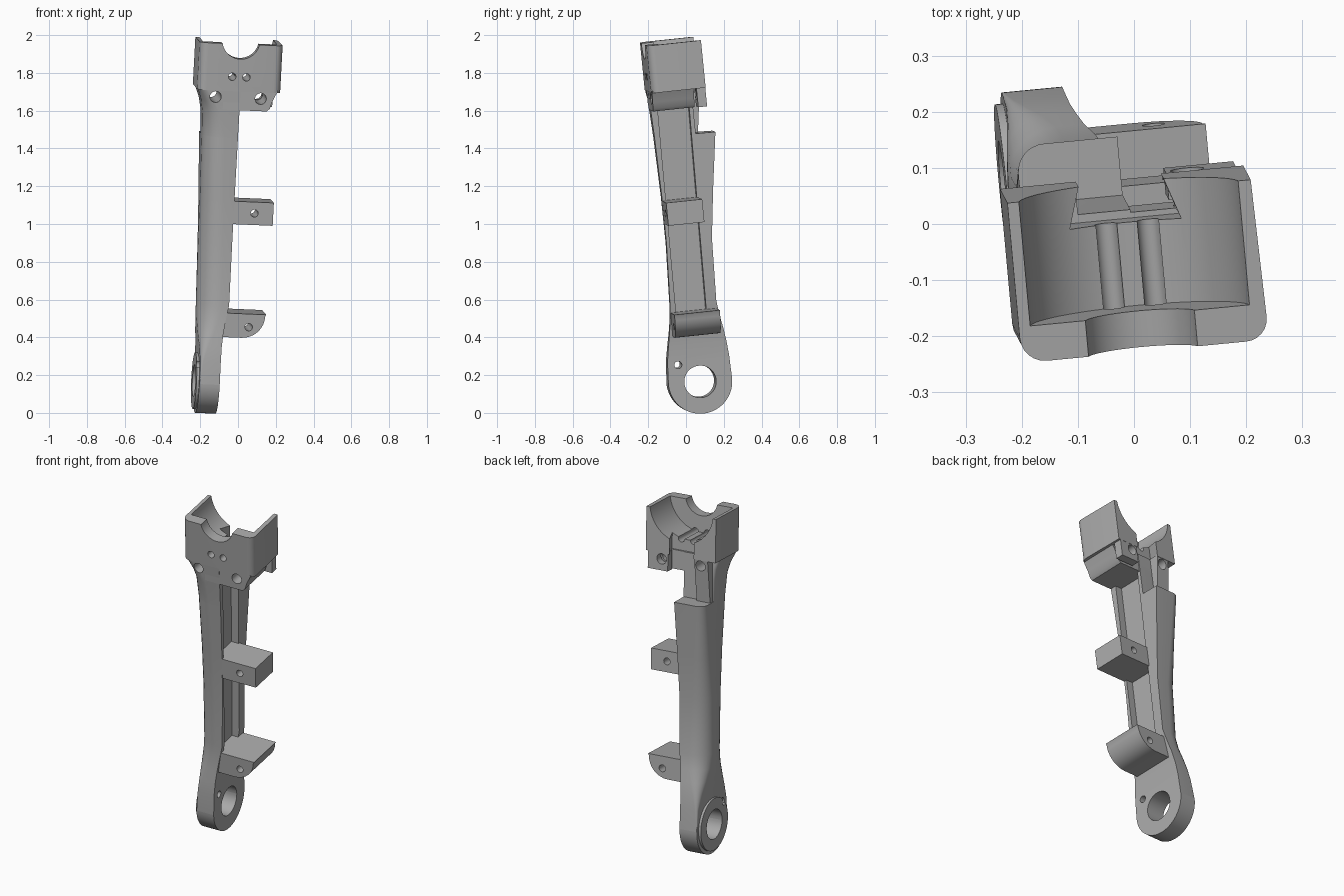
import bpy, bmesh, math
from mathutils import Matrix, Euler, Vector

old = bpy.data.objects.get("Cube")
if old:
    bpy.data.objects.remove(old)

GREY = (0.4, 0.4, 0.4, 1)
mat = bpy.data.materials.new("plain grey")
mat.use_nodes = True
mat.diffuse_color = GREY
mat.node_tree.nodes["Principled BSDF"].inputs["Base Color"].default_value = GREY

# The whole part leans slightly; everything is built upright around the pivot hole
LEAN = Euler([math.radians(a) for a in (6, 2.5, 5.5)]).to_matrix().to_4x4()
FRAME = Matrix.Translation((-0.17, 0.07, 0.168)) @ LEAN


def finish(name, bm):
    bmesh.ops.recalc_face_normals(bm, faces=bm.faces[:])
    me = bpy.data.meshes.new(name)
    bm.to_mesh(me)
    bm.free()
    me.materials.append(mat)
    ob = bpy.data.objects.new(name, me)
    bpy.context.collection.objects.link(ob)
    ob.matrix_world = FRAME
    return ob


def loft(name, rings):
    bm = bmesh.new()
    rows = [[bm.verts.new(p) for p in ring] for ring in rings]
    n = len(rows[0])
    for a, b in zip(rows, rows[1:]):
        for i in range(n):
            j = (i + 1) % n
            bm.faces.new((a[i], a[j], b[j], b[i]))
    bm.faces.new(rows[0])
    bm.faces.new(rows[-1])
    return finish(name, bm)


def prism(name, pts, axis, lo, hi):
    def put(p, d):
        c = list(p)
        c.insert(axis, d)
        return Vector(c)
    return loft(name, [[put(p, d) for p in pts] for d in (lo, hi)])


def box(name, x, y, z):
    return prism(name, [(x[0], y[0]), (x[1], y[0]), (x[1], y[1]), (x[0], y[1])], 2, *z)


def circle(a, b, r, n=32):
    return [(a + r * math.cos(math.tau * i / n), b + r * math.sin(math.tau * i / n)) for i in range(n)]


def arc(a, b, r, start, end, n=6):
    angles = [math.radians(start + (end - start) * i / n) for i in range(n + 1)]
    return [(a + r * math.cos(t), b + r * math.sin(t)) for t in angles]


def cut(parts, cutters):
    for ob in parts:
        for c in cutters:
            m = ob.modifiers.new("cut", 'BOOLEAN')
            m.operation, m.solver, m.object = 'DIFFERENCE', 'EXACT', c
    bpy.context.view_layer.update()
    graph = bpy.context.evaluated_depsgraph_get()
    for ob in parts:
        me = bpy.data.meshes.new_from_object(ob.evaluated_get(graph))
        ob.modifiers.clear()
        ob.data = me
    for c in cutters:
        bpy.data.objects.remove(c)


# Beam: lofted section, closed side rounded with separate front and back radii
def section(z, left, right, front, back, rf, rb):
    pts = [(right, front)] + arc(left + rf, front + rf, rf, 270, 180, 8)
    pts += arc(left + rb, back - rb, rb, 180, 90, 8) + [(right, back)]
    return [(x, y, z) for x, y in pts]


beam = loft("beam", [section(*s) for s in (
    (0, -.05, .058, -.17, .17, .002, .002),
    (.12, -.05, .058, -.163, .167, .015, .015),
    (.2, -.056, .06, -.15, .16, .045, .04),
    (.27, -.064, .066, -.138, .15, .08, .07),
    (.34, -.07, .076, -.128, .136, .11, .095),
    (.42, -.074, .09, -.122, .125, .125, .105),
    (.75, -.08, .09, -.108, .135, .12, .09),
    (1.0, -.084, .09, -.108, .166, .115, .07),
    (1.31, -.092, .09, -.115, .21, .11, .05),
    (1.312, -.092, .09, -.115, .105, .11, .02),
    (1.44, -.098, .09, -.12, .105, .1, .02),
    (1.5, -.11, .09, -.122, .105, .08, .02),
    (1.57, -.136, .09, -.124, .105, .045, .02))])

# Pivot ring: rounded beam end with a thin raised boss
ring = prism("pivot_ring", arc(0, 0, .17, 180, 360, 40), 0, -.05, .058)
boss = prism("pivot_boss", circle(0, 0, .15, 48), 0, -.064, -.045)
cut([beam, ring, boss], [
    prism("pivot_cutter", circle(0, 0, .085, 48), 0, -.3, .3),
    prism("pin_cutter", circle(-.108, .1, .02, 20), 0, -.3, .3)])

# Shallow channel along the open side of the beam
cut([beam], [prism("channel_cutter", [(-.095, .3), (.066, .3), (.085, 1.5), (-.083, 1.5)], 0, .045, .3)])

# Side tabs with screw holes
tab_mid = box("middle_tab", (.04, .3), (-.1075, .085), (.852, .974))
lower = [(.04, .379), (.29, .379)] + arc(.165, .371, .12, 0, -90, 8) + [(.04, .251)]
tab_low = prism("lower_tab", lower, 1, -.122, .12)
cut([tab_mid], [prism("tab_cutter", circle(.2, .914, .02, 20), 1, -.3, .3)])
cut([tab_low], [prism("tab_cutter", circle(.2, .309, .02, 20), 1, -.3, .3)])

# Head: block with rounded front corners, skirt, rear leg and rear rib
outline = [(.298, .163), (-.138, .163)]
outline += arc(-.138 + .045, -.125 + .045, .045, 180, 270) + arc(.304 - .04, -.125 + .04, .04, 270, 360)
head = prism("head", outline, 2, 1.56, 1.812)
skirt = prism("head_skirt", [(0, 1.46), (.235, 1.46), (.25, 1.475), (.26, 1.51), (.288, 1.57), (0, 1.57)],
              1, -.122, .1)
leg = box("rear_leg", (.16, .285), (.115, .162), (1.46, 1.57))
rib = prism("rear_rib", [(0, 1.305), (.125, 1.305), (.162, 1.57), (0, 1.57)], 0, -.088, -.004)
MID = .079

# Bearing seat open to the top and rear, saddle in the front wall, rear slot
cut([head], [
    prism("seat_cutter", circle(MID, 1.835, .198, 64), 1, -.06, .3),
    prism("saddle_cutter", circle(MID, 1.832, .1, 48), 1, -.3, .1),
    prism("slot_cutter", [(-.025, .09), (.175, .09), (.148, .17), (0, .17)], 2, 1.4, 2)])

# Screw holes through the head
holes = []
for side in (-1, 1):
    holes.append(prism("screw_cutter", circle(MID + side * .12, 1.526, .03, 24), 1, -.3, .3))
    holes.append(prism("pin_cutter", circle(MID + side * .038, 1.637, .02, 20), 1, -.3, .3))
cut([head, skirt, leg, rib, beam], holes)

for ob in (beam, ring, boss, tab_mid, tab_low, head, skirt, leg, rib):
    bpy.ops.object.select_all(action='DESELECT')
    ob.select_set(True)
    bpy.context.view_layer.objects.active = ob
    bpy.ops.object.shade_smooth_by_angle(angle=math.radians(30))
